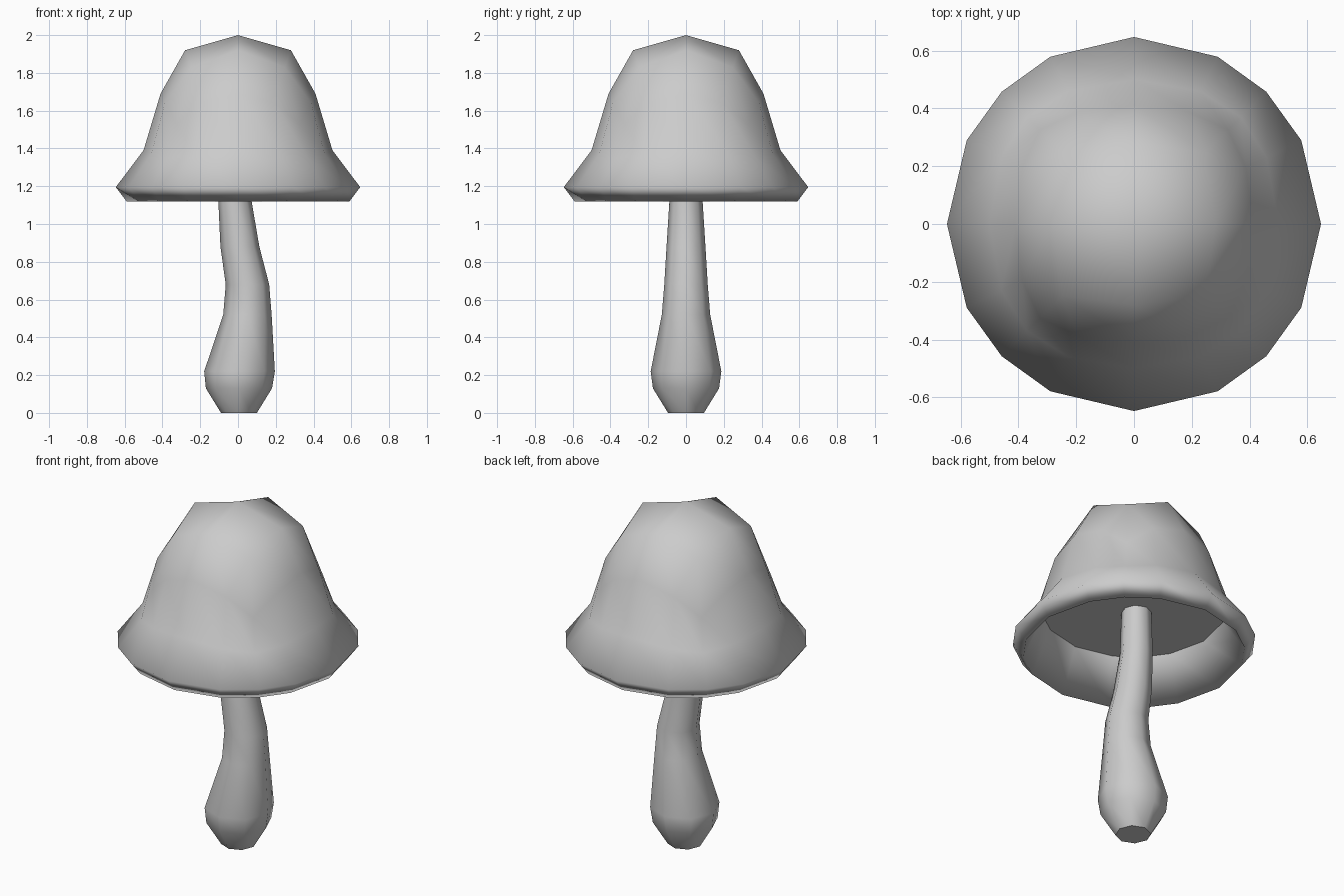
import bpy, bmesh
from math import cos, sin, atan, pi

if "Cube" in bpy.data.objects:
    bpy.data.objects.remove(bpy.data.objects["Cube"])

STEP = [0, atan(0.5), pi / 4, pi / 2 - atan(0.5)]
ANGLES = [q * pi / 2 + s for q in range(4) for s in STEP]


def ring(bm, angles, radii, heights, cx=0.0):
    n, m = len(radii), len(heights)
    return [bm.verts.new((cx + radii[i % n] * cos(a), radii[i % n] * sin(a), heights[i % m]))
            for i, a in enumerate(angles)]


def bridge(bm, upper, lower):
    n = len(upper)
    for i in range(n):
        j = (i + 1) % n
        bm.faces.new((upper[i], lower[i], lower[j], upper[j]))


def cap_end(bm, verts):
    # flat end with a crisp border
    face = bm.faces.new(verts)
    for e in face.edges:
        e.smooth = False


def finish(bm, name):
    bmesh.ops.recalc_face_normals(bm, faces=bm.faces)
    for f in bm.faces:
        f.smooth = True
    mesh = bpy.data.meshes.new(name)
    bm.to_mesh(mesh)
    bm.free()
    ob = bpy.data.objects.new(name, mesh)
    bpy.context.collection.objects.link(ob)
    return ob


# Mushroom cap: squared-sphere crown, flared rim, hollow underside
bm = bmesh.new()
apex = bm.verts.new((0, 0, 2.0))
crown = ring(bm, [k * pi / 4 for k in range(8)], [0.28, 0.35], [1.92, 1.83])
levels = [
    ([0.41, 0.433, 0.46, 0.433], [1.69, 1.64, 1.53, 1.64]),
    ([0.50, 0.513, 0.523, 0.513], [1.39, 1.37, 1.35, 1.37]),
    ([0.647], [1.195]),
    ([0.59], [1.12]),
    ([0.485], [1.37]),
]
rings = [ring(bm, ANGLES, r, z) for r, z in levels]
top = rings[0]
for q in range(4):
    a, c, b = crown[2 * q], crown[2 * q + 1], crown[(2 * q + 2) % 8]
    t = [top[(4 * q + k) % 16] for k in range(5)]
    for quad in ((apex, a, c, b), (a, t[0], t[1], c), (c, t[1], t[2], t[3]), (c, t[3], t[4], b)):
        bm.faces.new(quad)
for upper, lower in zip(rings, rings[1:]):
    bridge(bm, upper, lower)
cap_end(bm, rings[-1])
finish(bm, "mushroom_cap")

# Stem: eight-sided, bulbous foot and a gentle bend (centre x, height, radius)
path = [(0.005, 0, 0.095), (0.005, 0.13, 0.175), (0.008, 0.22, 0.187), (0.05, 0.52, 0.128),
        (0.05, 0.68, 0.115), (0.01, 0.88, 0.103), (-0.016, 1.12, 0.088), (-0.016, 1.375, 0.08)]
bm = bmesh.new()
octagon = [k * pi / 4 for k in range(8)]
rings = [ring(bm, octagon, [r], [z], x) for x, z, r in path]
for lower, upper in zip(rings, rings[1:]):
    bridge(bm, upper, lower)
cap_end(bm, rings[0])
cap_end(bm, rings[-1])
finish(bm, "stem")
